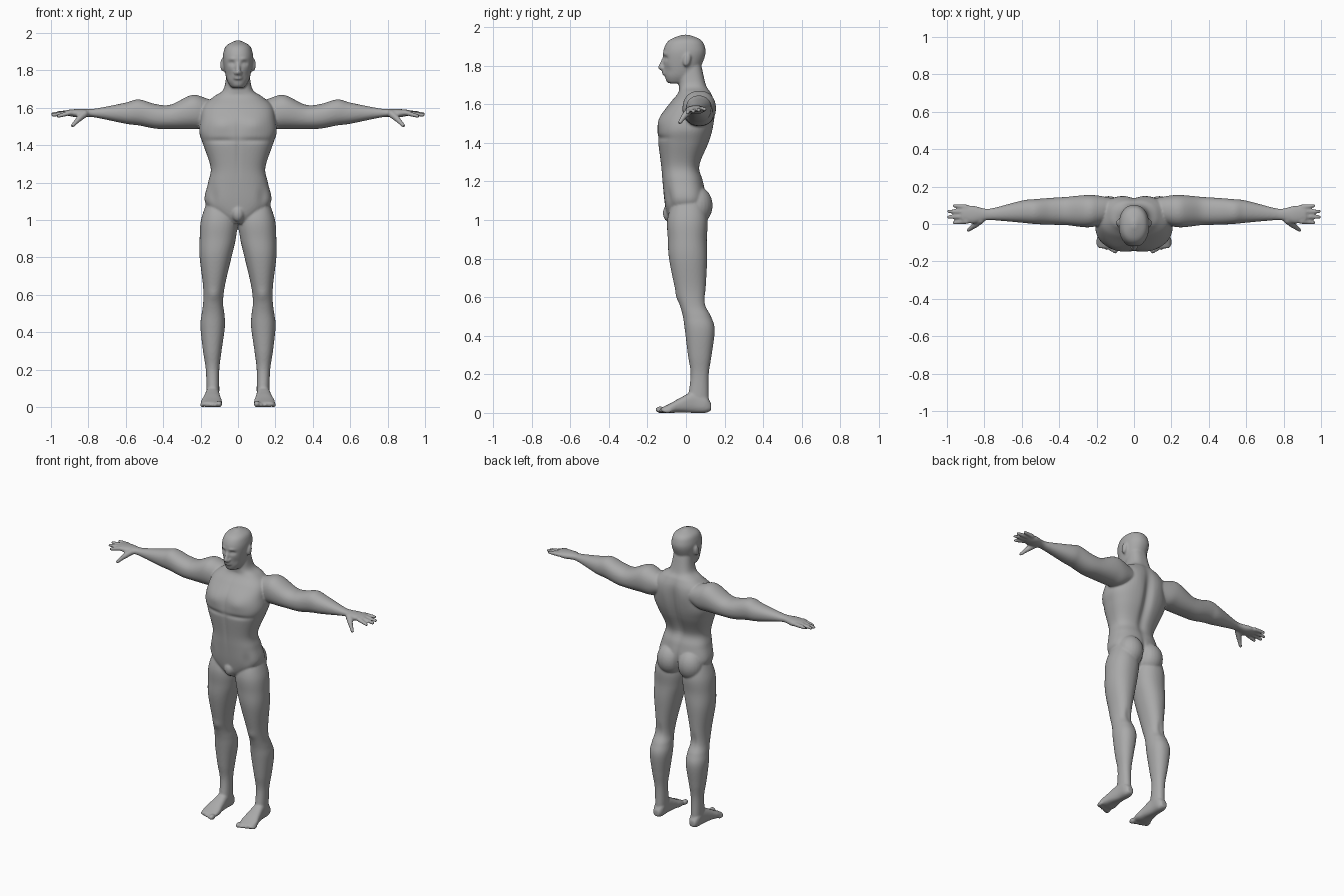
import bpy, bmesh, math
from mathutils import Vector, Matrix

bm = bmesh.new()


def catmull(p, i, f):
    a, b, c, d = p[max(i - 1, 0)], p[i], p[i + 1], p[min(i + 2, len(p) - 1)]
    return [0.5 * (2 * q + (r - o) * f + (2 * o - 5 * q + 4 * r - s) * f * f
                   + (3 * q - o - 3 * r + s) * f ** 3) for o, q, r, s in zip(a, b, c, d)]


def loft(axis, sections, power=2.2, seg=48, sub=6):
    """Closed skin through rings (t, a0, a1, b0, b1) along the given axis."""
    rows = [catmull(sections, i, k / sub) for i in range(len(sections) - 1) for k in range(sub)]
    rows.append(sections[-1])
    rings = []
    for t, a0, a1, b0, b1 in rows:
        ring = []
        for k in range(seg):
            c, s = math.cos(2 * math.pi * k / seg), math.sin(2 * math.pi * k / seg)
            a = (a0 + a1) / 2 + (a1 - a0) / 2 * math.copysign(abs(c) ** (2 / power), c)
            b = (b0 + b1) / 2 + (b1 - b0) / 2 * math.copysign(abs(s) ** (2 / power), s)
            ring.append(bm.verts.new({'x': (t, a, b), 'y': (a, t, b), 'z': (a, b, t)}[axis]))
        rings.append(ring)
    for r0, r1 in zip(rings, rings[1:]):
        for k in range(seg):
            bm.faces.new((r0[k], r0[(k + 1) % seg], r1[(k + 1) % seg], r1[k]))
    bm.faces.new(rings[0])
    bm.faces.new(rings[-1])


def column(sections, power):
    """Upright symmetric loft from (z, half width, front, back)."""
    loft('z', [(z, -w, w, f, b) for z, w, f, b in sections], power)


def ball(c, r, tilt=0):
    m = Matrix.Translation(c) @ Matrix.Rotation(tilt, 4, 'X') @ Matrix.Diagonal((*r, 1))
    bmesh.ops.create_uvsphere(bm, u_segments=24, v_segments=16, radius=1, matrix=m)


def tube(p, q, r0, r1):
    p, q = Vector(p), Vector(q)
    m = Matrix.Translation((p + q) / 2) @ (q - p).to_track_quat('Z', 'Y').to_matrix().to_4x4()
    bmesh.ops.create_cone(bm, cap_ends=True, segments=20, radius1=r0, radius2=r1,
                          depth=(q - p).length, matrix=m)
    ball(p, (r0,) * 3)
    ball(q, (r1,) * 3)


# Torso and neck
column([(.98, .03, -.08, .04), (1.03, .12, -.1, .08), (1.1, .178, -.112, .105),
        (1.2, .16, -.122, .09), (1.28, .146, -.129, .072), (1.4, .185, -.144, .12),
        (1.47, .207, -.146, .14), (1.54, .2, -.13, .148), (1.61, .185, -.08, .147),
        (1.66, .13, -.04, .13), (1.7, .077, -.037, .105), (1.8, .06, -.04, .08)], 2.5)
# Head, nose, ears, lips
column([(1.708, .03, -.088, -.02), (1.72, .044, -.102, .03), (1.76, .063, -.112, .06),
        (1.85, .08, -.119, .099), (1.9, .077, -.11, .097), (1.935, .06, -.082, .075),
        (1.96, .012, -.02, .015)], 2.2)
tube((0, -.113, 1.84), (0, -.131, 1.79), .009, .014)
ball((.013, -.122, 1.787), (.011, .012, .01))
ball((.082, .005, 1.83), (.013, .02, .036), -.2)
for z in (1.757, 1.769):
    ball((0, -.111, z), (.025, .014, .007))
# Buttocks and groin
ball((.077, .055, 1.075), (.085, .083, .1))
ball((0, -.088, 1.035), (.034, .032, .045))
# Arm
loft('x', [(.1, .03, .13, 1.53, 1.62), (.18, -.005, .15, 1.49, 1.655), (.25, -.018, .155, 1.487, 1.668),
           (.36, -.006, .145, 1.487, 1.617), (.44, -.004, .14, 1.489, 1.62),
           (.53, 0, .133, 1.506, 1.645), (.6, .007, .125, 1.515, 1.628),
           (.75, .02, .086, 1.546, 1.598), (.8, .018, .083, 1.552, 1.594),
           (.86, .002, .098, 1.549, 1.594), (.92, .012, .095, 1.56, 1.588)])
# Fingers and thumb
for i in range(4):
    y = .014 + .0255 * i
    reach = .99 if i in (1, 2) else .961
    tube((.895, y, 1.574), (reach, y * 1.18 - .009, 1.556 + .006 * i), .014, .01)
tube((.82, .02, 1.568), (.852, -.008, 1.54), .02, .016)
tube((.852, -.008, 1.54), (.885, -.033, 1.504), .015, .01)
# Leg
loft('z', [(1.1, .04, .165, -.07, .09), (1, .004, .198, -.097, .112), (.9, .012, .205, -.094, .108),
           (.8, .035, .205, -.088, .11), (.65, .07, .187, -.058, .103), (.56, .08, .186, -.032, .103),
           (.5, .073, .194, -.016, .13), (.43, .07, .201, -.006, .149), (.3, .088, .187, .01, .133),
           (.2, .1, .172, .024, .118), (.08, .1, .168, .01, .118), (.02, .105, .165, 0, .122)])
# Foot and toes
loft('y', [(.13, .115, .155, .012, .05), (.1, .101, .168, 0, .09), (.04, .1, .172, 0, .11),
           (-.03, .092, .186, .002, .078), (-.08, .085, .198, 0, .05),
           (-.13, .095, .19, .006, .026)], 2.6)
for i in range(5):
    r = .0175 if i == 0 else .0125
    ball((.101 + i * .0225, -.133 + i * .009, r - .001), (r * .95, .026, r))

bmesh.ops.recalc_face_normals(bm, faces=bm.faces)
me = bpy.data.meshes.new("body")
bm.to_mesh(me)
bm.free()
body = bpy.data.objects.new("body", me)
bpy.context.collection.objects.link(body)
bpy.context.view_layer.objects.active = body
body.select_set(True)


def apply(kind, **settings):
    mod = body.modifiers.new(kind.lower(), kind)
    for k, v in settings.items():
        setattr(mod, k, v)
    bpy.ops.object.modifier_apply(modifier=mod.name)


def carve(x, z, rx, rz, depth, front=True):
    """Press the front or back surface in (or out, if negative) with a soft edge."""
    sign = 1 if front else -1
    for v, n in zip(body.data.vertices, normals):
        d = ((abs(v.co.x) - x) / rx) ** 2 + ((v.co.z - z) / rz) ** 2
        if d < 6 and n * sign < 0:
            v.co.y += sign * depth * math.exp(-d) * min(1, abs(n) * 1.5)


# Mirror the limbs and fuse all parts into one skin
apply('MIRROR', use_clip=False, use_mirror_merge=False)
apply('REMESH', mode='VOXEL', voxel_size=.006)
apply('SMOOTH', factor=.5, iterations=4)
normals = [v.normal.y for v in body.data.vertices]

# Back: spine groove, shoulder blade, cleft, knee hollow
carve(0, 1.43, .03, .18, .022, False)
carve(.09, 1.56, .05, .06, -.005, False)
carve(0, 1.06, .014, .08, .014, False)
carve(.13, .58, .02, .05, .006, False)
# Chest, abdomen, hips, kneecap
carve(.09, 1.51, .06, .045, -.009)
carve(.09, 1.425, .09, .014, .007)
carve(0, 1.4, .012, .16, .005)
carve(.13, 1.12, .025, .05, .008)
carve(.13, .6, .03, .03, -.006)
# Eye sockets, eyes, brow, cheeks
carve(.034, 1.838, .016, .011, .013)
carve(.034, 1.836, .009, .007, -.006)
carve(.032, 1.862, .02, .008, -.005)
carve(.05, 1.775, .018, .022, .005)
apply('SMOOTH', factor=.4, iterations=2)

# Skin colour
skin = bpy.data.materials.new("grey_skin")
skin.diffuse_color = (.4, .4, .4, 1)
body.data.materials.clear()
body.data.materials.append(skin)
bpy.ops.object.shade_smooth()
